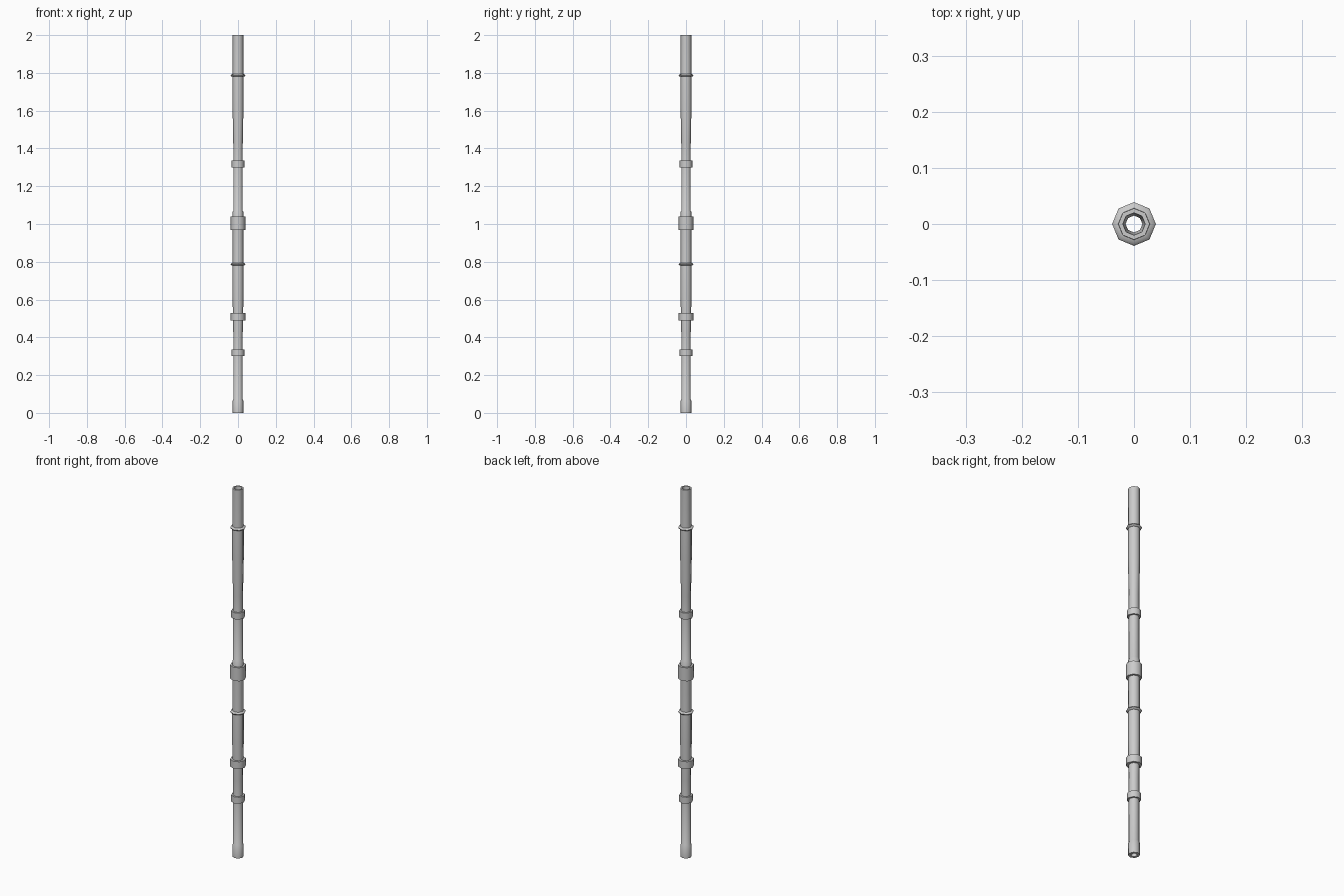
import bpy, bmesh, math

if "Cube" in bpy.data.objects:
    bpy.data.objects.remove(bpy.data.objects["Cube"])

SIDES = 8

def lathe(name, profile, closed=True):
    """Revolve an (r, z) profile around z with a point on the x axis."""
    bm = bmesh.new()
    rings = [[bm.verts.new((r * math.cos(2 * math.pi * i / SIDES),
                            r * math.sin(2 * math.pi * i / SIDES), z))
              for i in range(SIDES)] for r, z in profile]
    n = len(rings)
    for k in range(n if closed else n - 1):
        a, b = rings[k], rings[(k + 1) % n]
        for i in range(SIDES):
            j = (i + 1) % SIDES
            bm.faces.new((a[i], a[j], b[j], b[i]))
    bmesh.ops.recalc_face_normals(bm, faces=bm.faces)
    mesh = bpy.data.meshes.new(name)
    bm.to_mesh(mesh)
    bm.free()
    ob = bpy.data.objects.new(name, mesh)
    bpy.context.collection.objects.link(ob)
    bpy.context.view_layer.objects.active = ob
    ob.select_set(True)
    bpy.ops.object.shade_smooth_by_angle(angle=math.radians(50))
    ob.select_set(False)

def collar(name, r, z0, z1, inner=0.024):
    lathe(name, [(inner, z0), (r, z0), (r, z1), (inner, z1)])

# Two matching hollow tube halves, each with a flange and a small collar
for z, part in ((0, "lower"), (1, "upper")):
    outer = [(0.028, 0), (0.028, 0.065), (0.025, 0.07), (0.025, 0.42),
             (0.029, 0.62), (0.029, 0.78), (0.028, 0.80), (0.028, 1.0)]
    bore = [(0.020, 1.0), (0.015, 0.93), (0.015, 0.0)]
    lathe(part + "_tube", [(r, z + h) for r, h in outer + bore])
    lathe(part + "_flange", [(0.026, z + 0.78), (0.036, z + 0.782), (0.039, z + 0.787),
                             (0.036, z + 0.792), (0.026, z + 0.794)])
    collar(part + "_small_collar", 0.034, z + 0.30, z + 0.335)

# Wide collars: mid joint and lower grip
collar("joint_collar", 0.039, 0.967, 1.04)
collar("grip_collar", 0.039, 0.49, 0.53)
